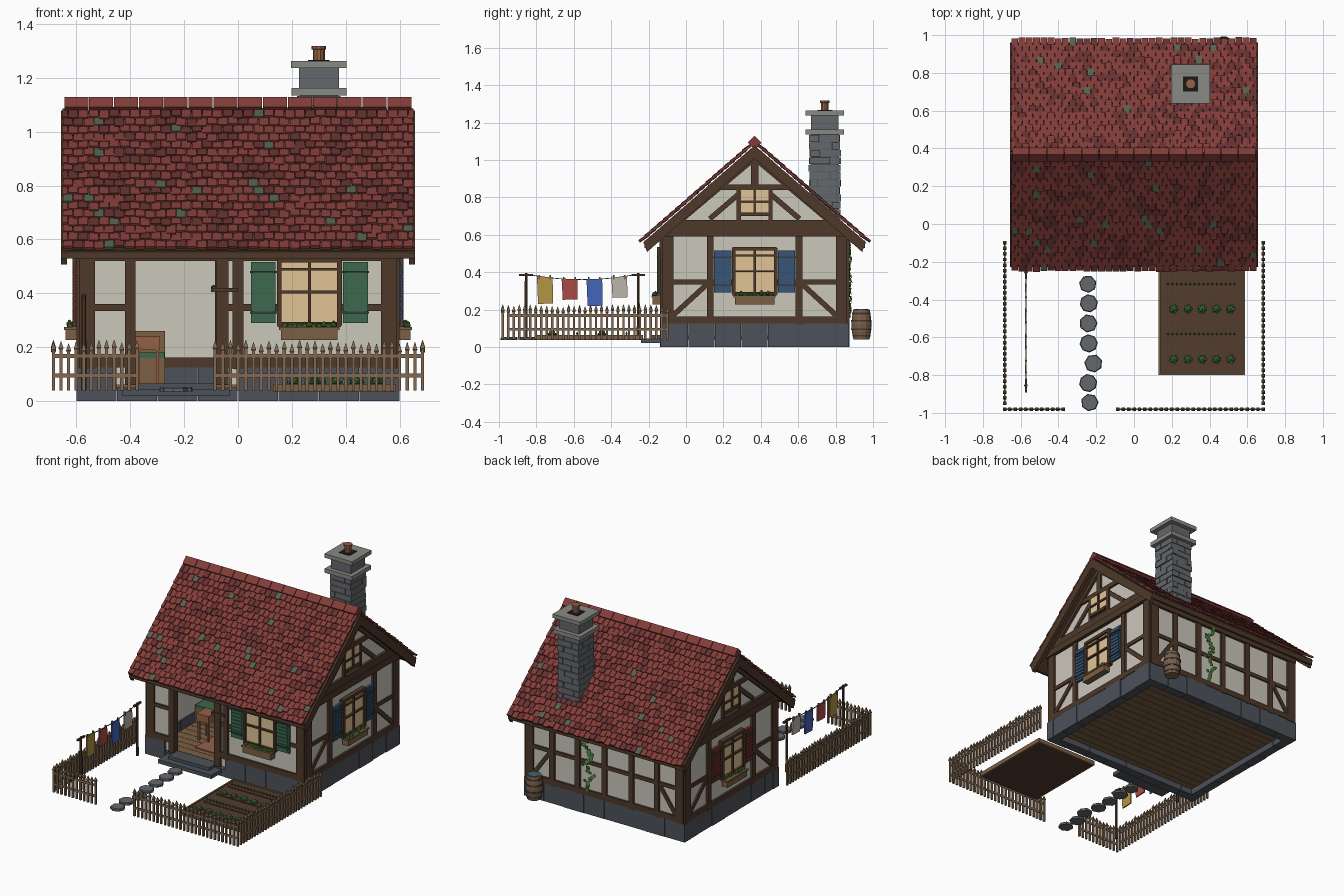
import bpy, bmesh, math, random
from mathutils import Matrix, Vector

if "Cube" in bpy.data.objects:
    bpy.data.objects.remove(bpy.data.objects["Cube"])

random.seed(7)
R = random.uniform
COL = dict(wood=(.075, .04, .022), plank=(.2, .115, .06), fence=(.22, .14, .08), plaster=(.6, .57, .5),
           stone=(.13, .14, .15), slate=(.075, .085, .1), lime=(.25, .25, .23), red=(.22, .045, .04),
           darkred=(.13, .03, .028), moss=(.09, .12, .08), glass=(.75, .55, .3), green=(.045, .14, .075),
           blue=(.04, .09, .18), maroon=(.2, .04, .03), leaf=(.06, .2, .04), soil=(.085, .045, .028),
           clay=(.3, .12, .06), black=(.01, .01, .01), yellow=(.45, .3, .06), cloth_blue=(.06, .13, .5),
           cloth_red=(.4, .07, .06), linen=(.5, .47, .4), iron=(.04, .045, .05), water=(.05, .12, .18))
parts = {}
I = Matrix.Identity(4)


def bm_of(part):
    # part = (object name, colour)
    return parts.setdefault(part, bmesh.new()) if part not in parts else parts[part]


def cube(part, M):
    bmesh.ops.create_cube(bm_of(part), size=1, matrix=M)


def box(part, x0, x1, y0, y1, z0, z1, W=I):
    cube(part, W @ Matrix.Translation(((x0+x1)/2, (y0+y1)/2, (z0+z1)/2)) @ Matrix.Diagonal((x1-x0, y1-y0, z1-z0, 1)))


def wb(part, W, u0, u1, z0, z1, o0=-.03, o1=.014):
    box(part, u0, u1, o0, o1, z0, z1, W)


def beam(part, p, q, w, h, W=I):
    p, q = Vector(p), Vector(q)
    d = q - p
    cube(part, W @ Matrix.Translation((p+q)/2) @ d.to_track_quat('X', 'Z').to_matrix().to_4x4() @ Matrix.Diagonal((d.length, w, h, 1)))


def lathe(part, c, prof, n, rot=0.0):
    bm = bm_of(part)
    rings = [[bm.verts.new((c[0]+r*math.cos(rot+2*math.pi*i/n), c[1]+r*math.sin(rot+2*math.pi*i/n), c[2]+z))
              for i in range(n)] for r, z in prof]
    for a, b in zip(rings, rings[1:]):
        for i in range(n):
            bm.faces.new((a[i], a[(i+1) % n], b[(i+1) % n], b[i]))
    bm.faces.new(rings[0])
    bm.faces.new(rings[-1])


def prism(part, W, pts, o0, o1):
    bm = bm_of(part)
    a, b = [[bm.verts.new(W @ Vector((u, o, z))) for u, z in pts] for o in (o0, o1)]
    bm.faces.new(a)
    bm.faces.new(b)
    for i in range(len(pts)):
        j = (i+1) % len(pts)
        bm.faces.new((a[i], a[j], b[j], b[i]))


def blob(part, c, r, sz=.7):
    bmesh.ops.create_icosphere(bm_of(part), subdivisions=1, radius=r,
                               matrix=Matrix.Translation(c) @ Matrix.Rotation(R(0, 3), 4, 'Z') @ Matrix.Diagonal((1, 1, sz, 1)))


def frame(o, u, n):
    # wall frame: local x along the wall, y outward, z up
    return Matrix(((u[0], n[0], 0, o[0]), (u[1], n[1], 0, o[1]), (0, 0, 1, 0), (0, 0, 0, 1)))


FRONT = frame((0, -.125), (1, 0), (0, -1))
BACK = frame((0, .86), (1, 0), (0, 1))
RIGHT = frame((.585, .367), (0, 1), (1, 0))
LEFT = frame((-.585, .367), (0, 1), (-1, 0))
T = ('timber_frame', 'wood')
P = ('plaster_walls', 'plaster')

# foundation blocks, floor, porch steps
for W, half in ((FRONT, .6), (BACK, .6), (RIGHT, .497), (LEFT, .497)):
    n = 8 if half > .55 else 7
    for i in range(n):
        a, b = -half+2*half*i/n, -half+2*half*(i+1)/n
        top = .05 if W is FRONT and -.4 < (a+b)/2 < -.05 else .125
        wb(('foundation', 'slate'), W, a+.001, b-.001, 0, top, -.05, R(.009, .015))
for i in range(16):
    y = -.09+i*.0575
    box(('floor_boards', 'plank'), -.56, .56, y, y+.055, .04, .06)
box(('porch_step', 'slate'), -.43, -.03, -.24, -.12, .02, .045)
box(('porch_step', 'slate'), -.38, -.08, -.195, -.1, .045, .065)

# plaster walls and front doorway
gable = [(-.492, .06), (.492, .06), (.492, .605), (0, 1.03), (-.492, .605)]
for W in (RIGHT, LEFT):
    prism(P, W, gable, -.04, 0)
wb(P, BACK, -.585, .585, .06, .62, -.04, 0)
for a, b, z in ((-.585, -.4, .06), (-.4, -.06, .52), (-.06, .585, .06)):
    wb(P, FRONT, a, b, z, .62, -.04, 0)

# timber frame: front
for a, b in ((-.59, -.53), (-.42, -.38), (-.08, -.035), (-.02, .02), (.53, .59)):
    wb(T, FRONT, a, b, .06 if -.5 < a < -.05 else .12, .6)
for a, b in ((-.59, -.4), (-.04, .59)):
    wb(T, FRONT, a, b, .125, .162)
    wb(T, FRONT, a, b, .335, .36, -.03, .01)
wb(T, FRONT, -.59, .59, .52, .61, -.03, .018)
wb(T, FRONT, -.1, .0, .405, .42, -.03, .02)
# timber frame: back
for x in (-.56, -.39, -.2, 0, .2, .39, .56):
    h = .03 if abs(x) > .5 else .018
    wb(T, BACK, x-h, x+h, .12, .6)
wb(T, BACK, -.59, .59, .125, .162, -.055, .014)
wb(T, BACK, -.59, .59, .335, .36, -.03, .01)
wb(T, BACK, -.59, .59, .55, .61, -.03, .018)
for s in (-1, 1):
    beam(T, (s*.53, -.008, .165), (s*.41, -.008, .335), .036, .025, BACK)
# timber frame: gable sides
for W in (RIGHT, LEFT):
    for s in (-1, 1):
        for c, h in ((s*.465, .03), (s*.237, .018)):
            wb(T, W, c-h, c+h, .12, .6)
        beam(T, (s*.435, -.008, .17), (s*.255, -.008, .335), .036, .028, W)
        beam(T, (s*.07, -.008, .83), (s*.24, -.008, .685), .036, .028, W)
        beam(T, (s*.5, -.006, .6), (0, -.006, 1.02), .045, .045, W)
        wb(T, W, s*.085-.011, s*.085+.011, .68, .86)
    wb(T, W, -.495, .495, .125, .162)
    wb(T, W, -.495, .495, .335, .36, -.03, .01)
    wb(T, W, -.51, .51, .59, .634, -.03, .024)
    wb(T, W, -.455, .455, .634, .68, -.03, .018)
    wb(T, W, -.25, .25, .838, .868)
    wb(T, W, -.02, .02, .868, 1.03)
    # attic window
    wb(('attic_panes', 'glass'), W, -.075, .075, .71, .84, -.01, .012)
    wb(T, W, -.075, .075, .7, .72, -.01, .022)
    wb(T, W, -.007, .007, .71, .84, -.01, .02)
    wb(T, W, -.075, .075, .77, .782, -.01, .02)


# windows with shutters and flower boxes
def window(W, c, shutter):
    wb(('window_panes', 'glass'), W, c-.108, c+.108, .285, .525, -.01, .016)
    for s in (-1, 1):
        wb(('window_frames', 'wood'), W, c+s*.112-.009, c+s*.112+.009, .28, .53, -.01, .03)
        a, b = sorted((c+s*.125, c+s*.217))
        sh = ('shutters_'+shutter, shutter)
        wb(sh, W, a, b, .29, .517, .004, .02)
        for i in range(9):
            wb(sh, W, a+.01, b-.01, .305+i*.023, .32+i*.023, .018, .025)
        for z in (.325, .475):
            wb(('shutter_hinges', 'iron'), W, a-.004, b+.004, z, z+.008, .018, .027)
    for z0, z1 in ((.275, .293), (.515, .535), (.4, .41), (.485, .495)):
        wb(('window_frames', 'wood'), W, c-.118, c+.118, z0, z1, -.01, .03)
    wb(('window_frames', 'wood'), W, c-.006, c+.006, .285, .525, -.01, .026)
    wb(('flower_boxes', 'plank'), W, c-.105, c+.105, .228, .268, .012, .055)
    wb(('flower_boxes', 'plank'), W, c-.112, c+.112, .265, .276, .01, .06)
    for i in range(11):
        p = W @ Vector((c-.09+i*.018, R(.025, .045), R(.276, .288)))
        blob(('flower_box_plants', 'leaf'), p, .013, .9)
        if i % 3 == 1:
            blob(('flower_blossoms', 'cloth_red'), p+Vector((0, 0, .012)), .006)


window(FRONT, .265, 'green')
window(RIGHT, 0, 'blue')
window(LEFT, 0, 'maroon')

# open door and furniture inside
box(('open_door', 'wood'), -.085, -.068, -.1, .17, .065, .52)
blob(('door_knob', 'iron'), (-.09, .13, .42), .012, 1)
box(('bed', 'plank'), -.53, -.27, .3, .8, .06, .16)
box(('bed_blanket', 'green'), -.53, -.272, .3, .7, .16, .18)
box(('bed', 'plank'), -.53, -.27, .79, .815, .06, .26)
box(('chest', 'clay'), -.38, -.29, .1, .2, .19, .24)
for x in (-.375, -.305):
    for y in (.105, .185):
        box(('chest', 'clay'), x, x+.012, y, y+.012, .06, .19)
box(('rug', 'clay'), -.32, -.09, .0, .3, .06, .066)

# roof slab, bargeboards, fascia, ridge
slab = [(-.595, .56), (0, 1.078), (.595, .56), (.575, .53), (0, 1.03), (-.575, .53)]
prism(('roof_deck', 'wood'), RIGHT, slab, -1.23, .06)
barge = [(u, z-(.022 if i > 2 else 0)) for i, (u, z) in enumerate(slab)]
prism(('bargeboards', 'wood'), RIGHT, barge, .05, .072)
prism(('bargeboards', 'wood'), LEFT, barge, .05, .072)
for y in (-.215, .949):
    box(('eave_boards', 'wood'), -.655, .655, y-.008, y+.008, .53, .57)
for i in range(14):
    x = -.645+i*.0922
    cube(('ridge_tiles', 'red'), Matrix.Translation((x+.045, .367, 1.092)) @ Matrix.Rotation(math.pi/4, 4, 'X') @ Matrix.Diagonal((.089, .052, .052, 1)))
ang, rows, cols = math.atan2(.515, .59), 18, 34
for s in (-1, 1):
    for r in range(rows):
        for c in range(cols + r % 2):
            w = 1.3/cols
            x0 = max(-.652, -.65+(c-.5*(r % 2))*w)
            x1 = min(.652, -.65+(c+1-.5*(r % 2))*w)
            t = .02+r*.0432+R(-.006, .006)
            low = .05 if r < 9 else .008
            name = 'moss' if R(0, 1) < low*.6 else random.choice(('red', 'red', 'darkred'))
            M = Matrix.Translation(((x0+x1)/2, .367+s*(.605-t*math.cos(ang)), .568+t*math.sin(ang)+R(0, .005)))
            if s > 0:
                M = M @ Matrix.Rotation(math.pi, 4, 'Z')
            cube(('roof_tiles_'+name, name), M @ Matrix.Rotation(ang-.12, 4, 'X') @ Matrix.Diagonal((x1-x0-.003, .058, .012, 1)))

# chimney
cx, cy = .3, .742
box(('chimney_core', 'slate'), cx-.072, cx+.072, cy-.076, cy+.076, .62, 1.14)
for k in range(12):
    z = .66+k*.0397
    sx, sy = cx+(.03 if k % 2 else -.03)+R(-.01, .01), cy+(-.03 if k % 2 else .03)+R(-.01, .01)
    for a, b in ((cx-.078, sx-.002), (sx+.002, cx+.078)):
        for c, d in ((cy-.083, sy-.002), (sy+.002, cy+.083)):
            j = [R(-.004, .004) for _ in range(4)]
            box(('chimney_stones', 'stone'), a+j[0]*(a < sx-.03), b+j[1]*(b > sx+.03), c+j[2]*(c < sy-.03), d+j[3]*(d > sy+.03), z, z+.036)
for h, z0, z1, m in ((.102, 1.135, 1.163, 'lime'), (.074, 1.163, 1.237, 'stone'), (.103, 1.237, 1.263, 'lime')):
    box(('chimney_cap_'+m, m), cx-h, cx+h, cy-h, cy+h, z0, z1)
box(('chimney_flue', 'black'), cx-.04, cx+.04, cy-.04, cy+.04, 1.25, 1.266)
lathe(('chimney_pot', 'clay'), (cx, cy, 1.26), [(.022, 0), (.022, .045), (.027, .046), (.027, .058)], 10)

# picket fence
F = ('picket_fence', 'fence')
for p, q in (((-.685, -.98), (-.375, -.98)), ((-.085, -.98), (.685, -.98)), ((-.685, -.95), (-.685, -.1)), ((.685, -.95), (.685, -.1))):
    p, q = Vector(p), Vector(q)
    n = round((q-p).length/.029)
    for i in range(n+1):
        c = p.lerp(q, i/n)
        h = R(-.012, .005)
        lathe(F, (c.x, c.y, .04), [(.0085, 0), (.0085, .15+h), (.013, .156+h), (.001, .183+h)], 4, math.pi/4)
    for z in (.095, .168):
        beam(F, (*p, z), (*q, z), .008, .014)

# stepping stones
for i, y in enumerate((-.318, -.42, -.526, -.632, -.738, -.842, -.945)):
    r = R(.046, .05)
    lathe(('stepping_stones', 'stone'), (-.24+(.025 if i == 5-1 else R(-.006, .006)), y, .036), [(r, 0), (r, .012), (r*.9, .017)], 7+i % 2, R(0, 1))

# vegetable bed
box(('garden_soil', 'soil'), .135, .582, -.795, -.235, .038, .056)
for a in ((.13, .14, -.8, -.23), (.577, .587, -.8, -.23), (.13, .587, -.8, -.79), (.13, .587, -.24, -.23)):
    box(('garden_border', 'plank'), *a, .036, .064)
for k, y in enumerate((-.318, -.45, -.582, -.716)):
    box(('garden_furrows', 'soil'), .165, .55, y-.022, y+.022, .05, .062)
    for i in range(5 if k % 2 else 16):
        if k % 2:
            c = Vector((.21+i*.0755, y, .075))
            blob(('cabbages', 'leaf'), c, .019, .9)
            for a in range(5):
                blob(('cabbage_leaves', 'green'), c+Vector((.014*math.cos(a*1.257), .014*math.sin(a*1.257), -.006)), .012, .6)
        else:
            lathe(('seedlings', 'leaf'), (.18+i*.0235, y, .06), [(.002, 0), (.006, .012), (.001, .024)], 5)

# washing line
L = -.572
for y in (-.855, -.255):
    lathe(('washing_posts', 'wood'), (L, y, .04), [(.01, 0), (.008, .355)], 6)
    beam(('washing_posts', 'wood'), (L, y-.037, .385), (L, y+.037, .385), .012, .012)
sag = lambda y: .36+.03*((y+.555)/.3)**2
ys = [-.855+i*.06 for i in range(11)]
for a, b in zip(ys, ys[1:]):
    beam(('washing_line', 'iron'), (L, a, sag(a)), (L, b, sag(b)), .004, .004)
for y, z, m in ((-.755, .23, 'yellow'), (-.623, .252, 'cloth_red'), (-.49, .218, 'cloth_blue'), (-.357, .263, 'linen')):
    t = sag(y)
    prism(('washing_'+m, m), frame((L, 0), (0, 1), (1, 0)), [(y-.042, t+.003), (y+.042, t), (y+.044, z+.003), (y-.036, z)], -.004, .004)
    for s in (-.03, .03):
        box(('clothes_pegs', 'plank'), L-.006, L+.006, y+s-.004, y+s+.004, t-.012, t+.012)

# rain barrel
B = (.475, .938, .04)
lathe(('barrel', 'plank'), B, [(.044, 0), (.052, .04), (.055, .08), (.052, .12), (.045, .16)], 14)
for z, r in ((.02, .05), (.055, .056), (.1, .056), (.138, .051)):
    lathe(('barrel_hoops', 'iron'), B, [(r, z-.005), (r, z+.005)], 14)
lathe(('barrel_water', 'water'), B, [(.038, .155), (.038, .163)], 14)

# climbing ivy on the back wall
for i in range(34):
    z = .17+i*.0115
    x = .11+.022*math.sin(i*.55)+R(-.022, .022)
    M = Matrix.Translation((x, R(.873, .882), z)) @ Matrix.Rotation(math.pi/2+R(-.4, .4), 4, 'X') @ Matrix.Rotation(R(0, 3), 4, 'Z')
    bmesh.ops.create_cone(bm_of(('ivy', 'leaf')), cap_ends=True, segments=5, radius1=R(.012, .019), radius2=.004, depth=.008, matrix=M)

# turn every collected part into an object
mats = {}
for (name, col), bm in parts.items():
    bmesh.ops.recalc_face_normals(bm, faces=bm.faces[:])
    me = bpy.data.meshes.new(name)
    bm.to_mesh(me)
    bm.free()
    if col not in mats:
        mats[col] = bpy.data.materials.new(col)
        mats[col].diffuse_color = (*COL[col], 1)
    me.materials.append(mats[col])
    bpy.context.collection.objects.link(bpy.data.objects.new(name, me))

for m in bpy.data.materials:
    if m.users and not m.is_grease_pencil:
        m.use_nodes = True
        m.node_tree.nodes["Principled BSDF"].inputs["Base Color"].default_value = m.diffuse_color
